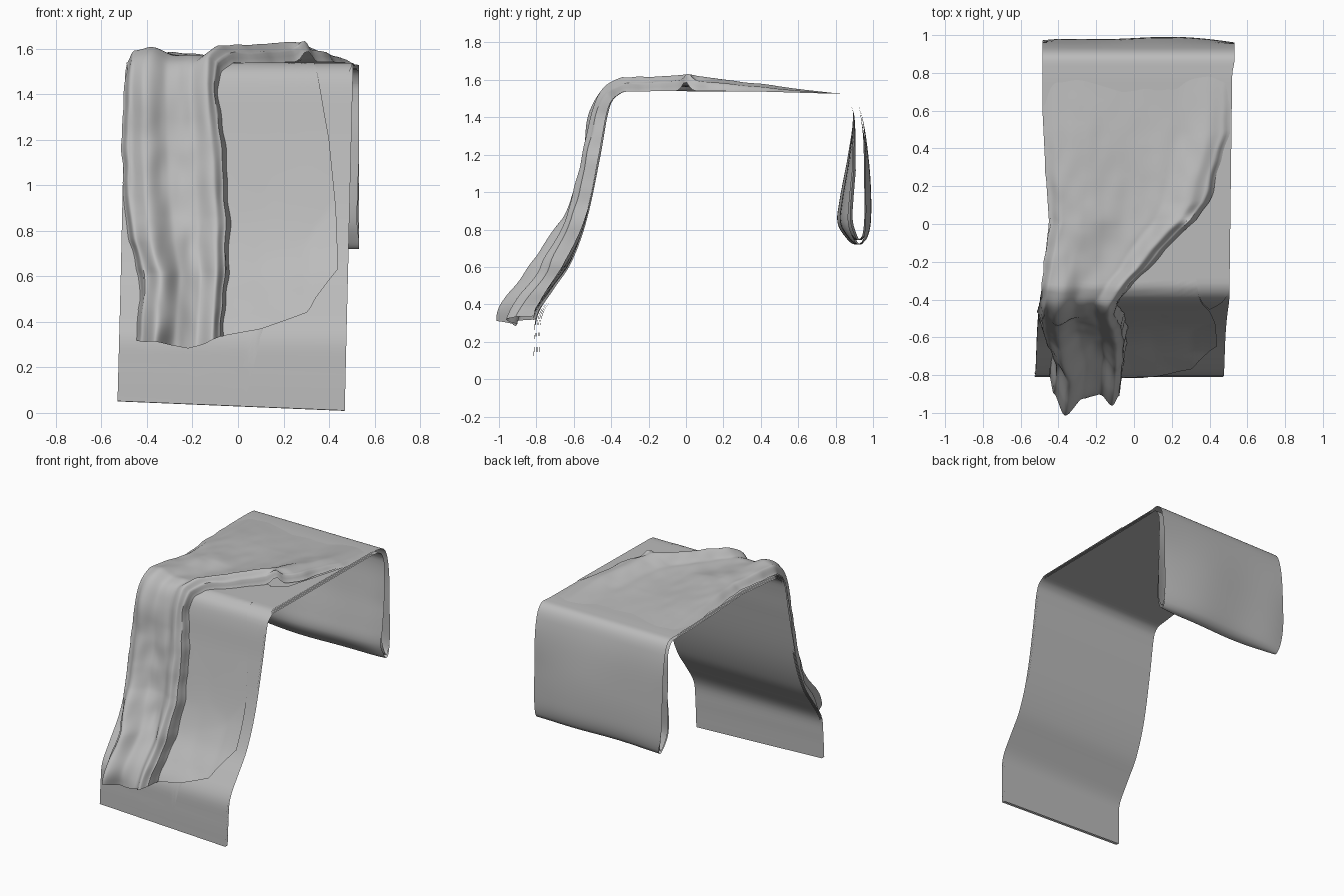
import bpy, bmesh, math
from mathutils import Vector, noise

if "Cube" in bpy.data.objects:
    bpy.data.objects.remove(bpy.data.objects["Cube"])

mat = bpy.data.materials.new("grey cloth")
mat.diffuse_color = (0.5, 0.5, 0.5, 1)
mat.use_nodes = True
mat.node_tree.nodes["Principled BSDF"].inputs["Base Color"].default_value = mat.diffuse_color


def interp(table, t, smooth=False):
    """Piecewise interpolation through (t, value) pairs."""
    if t <= table[0][0]:
        return table[0][1]
    for (a, va), (b, vb) in zip(table, table[1:]):
        if t <= b:
            f = (t - a) / (b - a)
            if smooth:
                f = f * f * (3 - 2 * f)
            return va + (vb - va) * f
    return table[-1][1]


def curve(pts, per=8):
    """Smooth path through 2D points."""
    pts = [Vector(p) for p in pts]
    out = []
    n = len(pts)

    def slope(i):
        a, b = pts[max(i - 1, 0)], pts[min(i + 1, n - 1)]
        return (b - a).normalized()
    for i in range(n - 1):
        p, q = pts[i], pts[i + 1]
        L = (q - p).length
        m0, m1 = slope(i) * L, slope(i + 1) * L
        for k in range(per):
            s = k / per
            s2, s3 = s * s, s ** 3
            out.append(p * (2 * s3 - 3 * s2 + 1) + m0 * (s3 - 2 * s2 + s)
                       + q * (3 * s2 - 2 * s3) + m1 * (s3 - s2))
    out.append(pts[-1])
    return out


def sheet(name, rows, cols, point):
    """Grid surface from point(u, v)."""
    bm = bmesh.new()
    g = [[bm.verts.new(point(i / rows, j / cols)) for j in range(cols + 1)]
         for i in range(rows + 1)]
    for i in range(rows):
        for j in range(cols):
            bm.faces.new((g[i][j], g[i][j + 1], g[i + 1][j + 1], g[i + 1][j]))
    me = bpy.data.meshes.new(name)
    bm.to_mesh(me)
    bm.free()
    me.materials.append(mat)
    ob = bpy.data.objects.new(name, me)
    bpy.context.collection.objects.link(ob)
    bpy.ops.object.select_all(action='DESELECT')
    ob.select_set(True)
    bpy.context.view_layer.objects.active = ob
    bpy.ops.object.shade_smooth_by_angle(angle=math.radians(50))


# Drape line: t is roughly height on the front fall, then y + 1.89 across the top
TOP = 1.507
FRONT = [(-.787, .03), (-.783, .2), (-.77, .34), (-.69, .47), (-.59, .62),
         (-.505, .85), (-.43, 1.2), (-.395, 1.40), (-.375, 1.47), (-.33, TOP)]
line = curve(FRONT)
keys = [p.y + max(0, p.x + .4) * (1.56 - TOP) / .07 for p in line]
YT = [(k, p.x) for k, p in zip(keys, line)]
ZT = [(k, p.y) for k, p in zip(keys, line)]


def drape(t, x, d):
    """Point on the drape line, lifted outward by d."""
    if t > 1.56:
        y, z = t - 1.89, TOP
    else:
        y, z = interp(YT, t), interp(ZT, t)
    a = interp([(1.3, .06), (1.62, math.pi / 2)], t, True)
    return (x, y - d * math.cos(a), z + d * math.sin(a))


# Folded base cloth: under layer, hanging back loop and upper layer as one strip
LEFT = [(0, -.53), (.6, -.515), (1.5, -.495), (1.9, -.45), (2.2, -.47), (2.5, -.485)]
RIGHT = [(0, .468), (1.5, .505), (2.7, .52)]
BACK = [(.80, TOP), (.86, 1.495), (.893, 1.42), (.87, 1.2), (.825, .95), (.815, .84),
        (.85, .77), (.91, .72), (.965, .76), (.985, .9), (.97, 1.2), (.935, 1.43),
        (.89, 1.515), (.80, TOP + .024)]


def fold(name, inset, low, high):
    steps = 90

    def run(d):
        return [Vector(drape(.03 + 2.64 * i / steps, 0, d)).yz for i in range(steps + 1)]
    c = Vector((.92, 1.1))
    back = []
    for p in curve(BACK, 6):
        w = min(1, max(0, (1.5 - p.y) / .1))
        q = p.copy()
        q.x += (c.x - p.x) * inset * w
        q.y += (c.y - p.y) * inset * .3 * w
        back.append(q)
    path = run(low) + back[1:-1] + run(high)[::-1]
    n = len(path) - 1

    def point(u, v):
        p = path[round(u * n)]
        y, z = p
        on_back = y > .8
        t = z if y < -.38 else min(y + 1.89, 2.7)
        l, r = interp(LEFT, t), interp(RIGHT, t)
        if on_back:
            # rounded lower corners, loop pinched toward its open ends
            drop = max(0, (1.0 - z) / .3)
            l += .04 * drop * drop
            r += .012 * min(1, (y - .8) / .06)
            hang = min(1, max(0, 1.45 - z) * 3)
            pinch = abs(2 * v - 1) ** 4 * hang
            y += (.945 - y) * .45 * pinch
            y += .006 * math.sin(v * 9 + z * 2) * hang
        elif y < -.6:
            z += (.022 - .045 * v) * max(0, 1 - z / .4)
        return (l + (r - l) * v, y, z)
    sheet(name, n, 28, point)


fold("folded_base_cloth", 0, 0, .024)
fold("inner_fold_layer", .2, .008, .016)


# Flat overlay on the right of the front fall
HEM = [(-.15, .31), (-.07, .335), (.1, .365), (.2, .40), (.31, .44), (.34, .50),
       (.40, .58), (.44, .63)]
EDGE = [(.3, .335), (.44, .335), (.52, .34), (.58, .40), (.63, .44), (.9, .43), (1.2, .40),
        (1.53, .34), (1.9, .28)]


def overlay(u, v):
    xa = -.15 + .59 * v
    h = interp(HEM, xa)
    t = h + (1.86 - h) * u
    right = max(interp(EDGE, t), .44 if t < .63 else 0)
    x = -.15 + (right + .15) * v
    flat = max(0, 1.3 - t)
    d = .031 + .012 * abs(noise.noise((x * 4, t * 2.5, 1))) * flat
    d += .03 * max(0, 1 - (t - h) / .3) * (.3 + .6 * v)
    return drape(t, x, d)


sheet("front_overlay", 60, 30, overlay)


# Corner flap under the hem
def corner(u, v):
    x = -.45 + .56 * v
    h = interp([(-.45, .30), (-.33, .22), (-.2, .16), (-.08, .12), (.04, .087), (.11, .37)], x)
    return drape(h + (.45 - h) * u, x, .029)


sheet("lower_corner_flap", 10, 24, corner)


# Slim turned edge on the right, running from the front fall onto the top
def turned(u, v):
    t = 1.23 + 1.16 * u
    l = interp([(1.23, .40), (1.53, .34), (1.84, .28), (1.92, .38), (2.39, .515)], t)
    r = interp([(1.23, .401), (1.53, .50), (2.39, .516)], t)
    return drape(t, l + (r - l) * v, .029)


sheet("turned_edge", 40, 8, turned)

# Rumpled cloth: thick rolls down the front, a diagonal ridge across the top
C_LEFT = [(.3, -.45), (.6, -.43), (.75, -.48), (.95, -.505), (1.2, -.51), (1.5, -.495),
          (1.7, -.475), (1.9, -.44), (2.2, -.47), (2.72, -.485)]
C_RIGHT = [(.3, -.065), (.6, -.045), (.8, -.035), (1.1, -.05), (1.4, -.085), (1.49, -.08),
           (1.57, -.01), (1.65, .08), (1.75, .16), (1.85, .26), (1.91, .33), (2.0, .395),
           (2.37, .505), (2.72, .515)]
C_HEM = [(0, .32), (.06, .305), (.3, .295), (.6, .275), (.8, .295), (1, .335)]
LIFT = [(.3, .2), (.45, .205), (.62, .19), (.75, .15), (.85, .12), (1.2, .10), (1.5, .095),
        (1.9, .085), (2.2, .05), (2.5, .02), (2.72, 0)]
ROLL_F = [(0, -.03), (.06, .55), (.22, 1), (.46, .55), (.68, .5), (.87, .9), (.96, .65), (1, .06)]
ROLL_T = [(0, .05), (.08, .55), (.25, .5), (.5, .3), (.7, .4), (.88, 1.05), (.96, .7), (1, .06)]


def rumple(u, v):
    v = v - .05 * math.sin(2 * math.pi * v)
    h = interp(C_HEM, v)
    t = h + (2.72 - h) * u
    l, r = interp(C_LEFT, t), interp(C_RIGHT, t)
    x = l + (r - l) * v
    k = interp([(1.35, 0), (1.7, 1)], t, True)
    s = interp(ROLL_F, v, True) * (1 - k) + interp(ROLL_T, v, True) * k
    n = noise.noise((x * 5, t * 2.2, 3)) * .3 + noise.noise((x * 12, t * 7, 8)) * .1
    d = interp([(2.3, .028), (2.72, .018)], t)
    d += interp(LIFT, t) * max(-.02, s + n * min(1, max(0, s) * 2))
    edge = max(0, 1 - 8 * min(v, 1 - v))
    x += .014 * edge * noise.noise((t * 9, v * 3, 5)) * min(1, (2.72 - t) * 2)
    # pointed tuck where the ridge breaks
    d += .05 * math.exp(-((t - 1.89) / .035) ** 2 - ((x - .3) / .04) ** 2)
    return drape(t, x, d)


sheet("rumpled_cloth", 150, 70, rumple)
